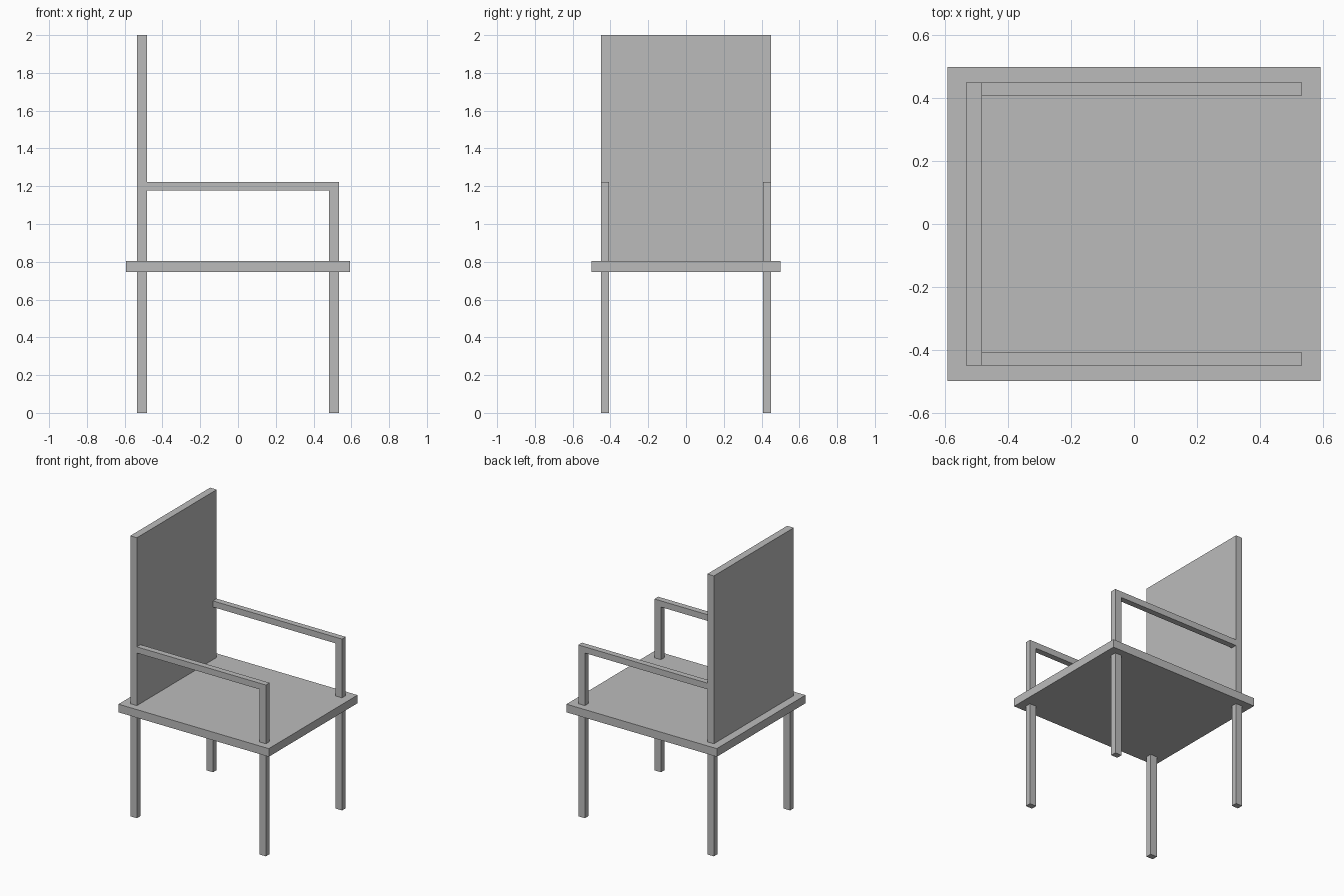
import bpy

cube = bpy.data.objects.get("Cube")
if cube:
    bpy.data.objects.remove(cube, do_unlink=True)

# Single plain grey for the whole chair
grey = bpy.data.materials.new("plain grey")
grey.use_nodes = True
colour = (0.5, 0.5, 0.5, 1)
grey.diffuse_color = colour
grey.node_tree.nodes["Principled BSDF"].inputs["Base Color"].default_value = colour


def box(name, x, y, z):
    """Box spanning the given (low, high) range on each axis."""
    spans = (x, y, z)
    bpy.ops.mesh.primitive_cube_add(size=1)
    ob = bpy.context.object
    ob.name = ob.data.name = name
    for v in ob.data.vertices:
        v.co = [lo + (c + 0.5) * (hi - lo) for c, (lo, hi) in zip(v.co, spans)]
    ob.data.materials.append(grey)
    return ob


SEAT_LOW, SEAT_TOP = 0.745, 0.803
ARM_LOW, ARM_TOP = 1.178, 1.222
REAR = (-0.535, -0.483)
FRONT = (0.483, 0.535)

# Seat slab and tall backrest panel
box("seat", (-0.593, 0.593), (-0.5, 0.5), (SEAT_LOW, SEAT_TOP))
box("backrest", REAR, (-0.45, 0.45), (SEAT_TOP, 2.0))

# Legs, armrests and their posts on both sides
for side, y in (("near", (-0.45, -0.408)), ("far", (0.408, 0.45))):
    box(side + "_back_leg", REAR, y, (0, SEAT_LOW))
    box(side + "_front_leg", FRONT, y, (0, SEAT_LOW))
    box(side + "_arm_post", FRONT, y, (SEAT_TOP, ARM_LOW))
    box(side + "_armrest", (REAR[1], FRONT[1]), y, (ARM_LOW, ARM_TOP))
